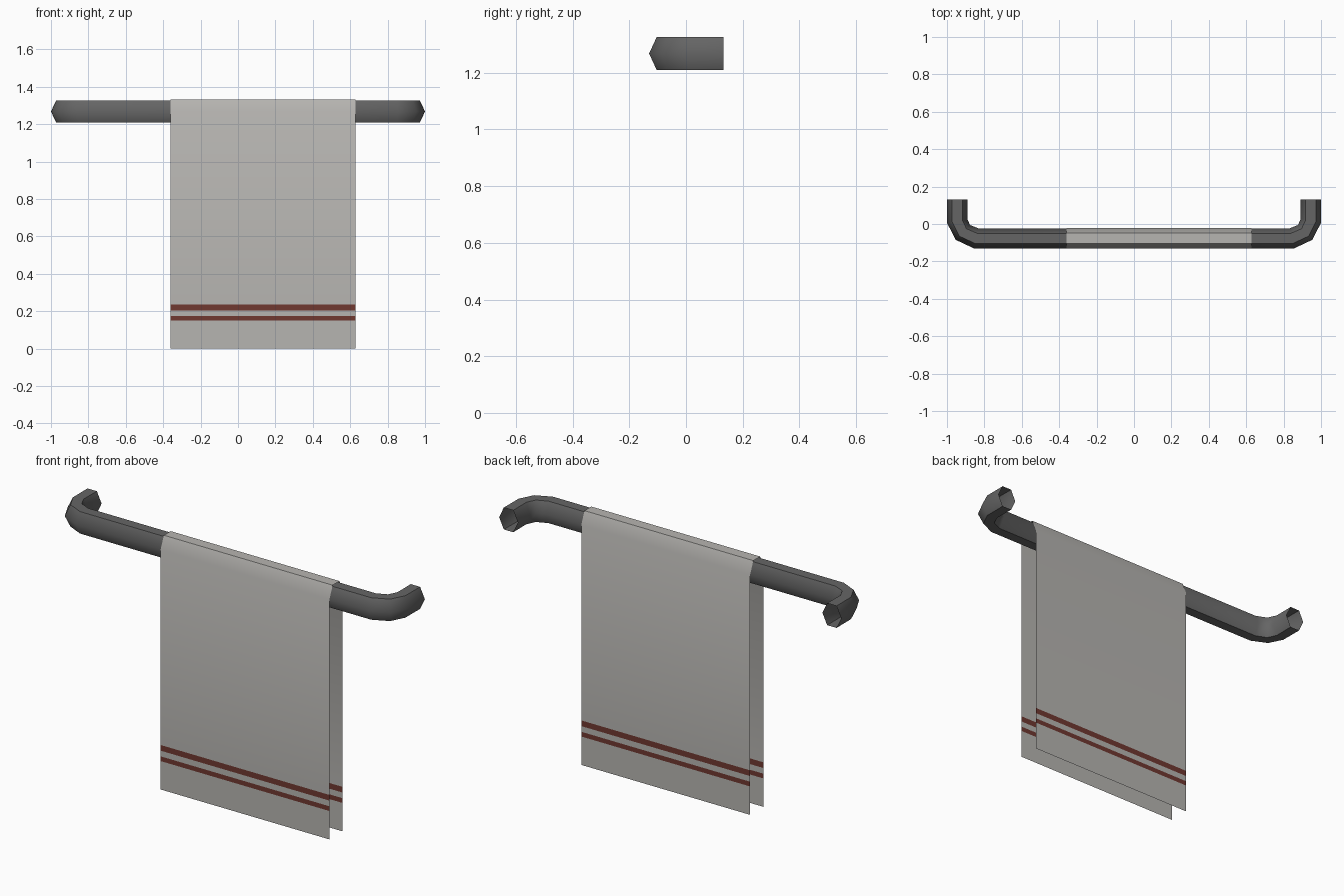
import bpy, math
from mathutils import Vector

if "Cube" in bpy.data.objects:
    bpy.data.objects.remove(bpy.data.objects["Cube"])


def material(name, rgb):
    m = bpy.data.materials.new(name)
    m.diffuse_color = (*rgb, 1)
    m.use_nodes = True
    m.node_tree.nodes["Principled BSDF"].inputs["Base Color"].default_value = m.diffuse_color
    return m


def grid_object(name, rows, closed, mats):
    """Skin consecutive rows of points with quads."""
    n = len(rows[0])
    verts = [p for row in rows for p in row]
    faces = []
    for i in range(len(rows) - 1):
        for j in range(n if closed else n - 1):
            k = (j + 1) % n
            faces.append((i * n + j, (i + 1) * n + j, (i + 1) * n + k, i * n + k))
    mesh = bpy.data.meshes.new(name)
    mesh.from_pydata(verts, [], faces)
    for m in mats:
        mesh.materials.append(m)
    obj = bpy.data.objects.new(name, mesh)
    bpy.context.collection.objects.link(obj)
    bpy.ops.object.select_all(action='DESELECT')
    obj.select_set(True)
    bpy.context.view_layer.objects.active = obj
    bpy.ops.object.shade_smooth_by_angle(angle=math.radians(60))
    return obj


metal = material("dark_metal", (0.13, 0.13, 0.13))
cloth = material("cloth", (0.47, 0.46, 0.44))
stripe = material("stripe", (0.16, 0.04, 0.03))

# Rail: open hexagonal tube swept along a bent path, both ends turned to the wall
BAR_Z, WIDE, TALL = 1.268, 0.055, 0.058
half = [(-0.945, 0.132), (-0.945, 0.016), (-0.915, -0.045), (-0.845, -0.0765)]
path = [Vector(p) for p in half + [(-x, y) for x, y in reversed(half)]]
rings = []
for i, p in enumerate(path):
    before = (p - path[i - 1]).normalized() if i else None
    after = (path[i + 1] - p).normalized() if i < len(path) - 1 else None
    t = ((before or after) + (after or before)).normalized()
    side = Vector((t.y, -t.x))
    ring = []
    for k in range(6):
        a = k * math.pi / 3
        q = p + side * WIDE * math.cos(a)
        ring.append((q.x, q.y, BAR_Z + TALL * math.sin(a) / math.sin(math.pi / 3)))
    rings.append(ring)
grid_object("towel_rail", rings, True, [metal])

# Towel: thin sheet folded over the rail, with two stripes on each hanging side
levels = [0, 0.15, 0.175, 0.205, 0.235, BAR_Z]
profile = [(-0.132, z) for z in levels]
profile += [(-0.105, 1.333), (-0.048, 1.333)]
profile += [(-0.021, z) for z in reversed(levels)]
towel = grid_object("towel", [[(x, y, z) for x in (-0.36, 0.627)] for y, z in profile],
                    False, [cloth, stripe])
for f in towel.data.polygons:
    if 0.15 < f.center.z < 0.175 or 0.205 < f.center.z < 0.235:
        f.material_index = 1
# Point the towel faces outward, away from the rail
if towel.data.polygons[0].normal.y > 0:
    towel.data.flip_normals()
